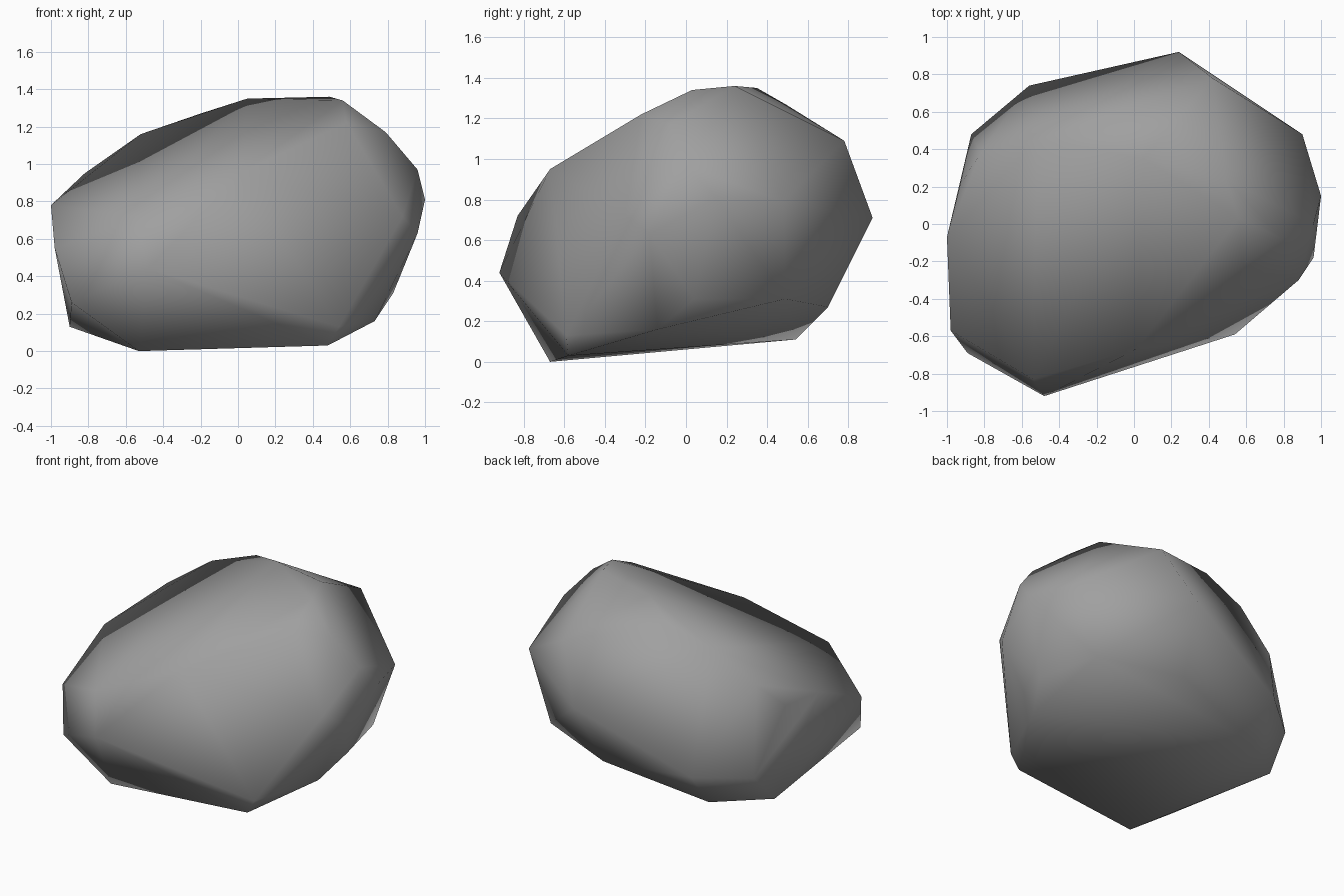
import bpy
import bmesh
from mathutils import Vector

default_cube = bpy.data.objects.get("Cube")
if default_cube:
    bpy.data.objects.remove(default_cube, do_unlink=True)


def make_material(name, colour):
    """One flat colour, shown in the viewport and in a render."""
    material = bpy.data.materials.new(name)
    material.use_nodes = True
    material.diffuse_color = colour
    shader = material.node_tree.nodes["Principled BSDF"]
    shader.inputs["Base Color"].default_value = colour
    shader.inputs["Roughness"].default_value = 0.9
    return material


# Corners of the boulder, grouped by the part of the stone they belong to
underside = [
    (-.53, -.67, 0), (.48, -.58, .03), (.54, -.59, .13), (-.9, .29, .13),
    (-.56, .54, .11), (.73, -.14, .16),
]
lower_edge = [
    (-.89, -.69, .26), (.83, .04, .31), (.72, .49, .31), (.16, .7, .27),
    (-.87, .48, .34), (-.56, .74, .36), (-.48, -.92, .44),
]
waist = [
    (-.98, -.57, .55), (.88, -.3, .72), (.96, -.18, .63), (1, .15, .81),
    (.9, .48, .79), (.24, .92, .71), (-.54, -.83, .72), (-1, -.07, .78),
    (-.93, .21, .77),
]
shoulder = [
    (.01, -.67, .95), (-.82, .38, .95), (.96, 0, .97), (.42, .78, 1.09),
]
crown = [
    (-.52, .45, 1.16), (.79, -.08, 1.17), (.58, -.22, 1.22),
    (-.2, .49, 1.27), (.05, .35, 1.35), (.56, .03, 1.34), (.49, .24, 1.36),
]


def build_stone(name, corners, material):
    """Wrap a tight faceted skin around the corners and shade it softly."""
    bm = bmesh.new()
    for corner in corners:
        bm.verts.new(Vector(corner))
    bmesh.ops.convex_hull(bm, input=bm.verts[:])
    loose = [v for v in bm.verts if not v.link_faces]
    bmesh.ops.delete(bm, geom=loose, context='VERTS')
    bmesh.ops.recalc_face_normals(bm, faces=bm.faces[:])
    for face in bm.faces:
        face.smooth = True

    mesh = bpy.data.meshes.new(name)
    bm.to_mesh(mesh)
    bm.free()
    mesh.materials.append(material)
    stone = bpy.data.objects.new(name, mesh)
    bpy.context.collection.objects.link(stone)
    return stone


stone_grey = make_material("stone grey", (.35, .35, .35, 1))
build_stone("boulder", underside + lower_edge + waist + shoulder + crown, stone_grey)
